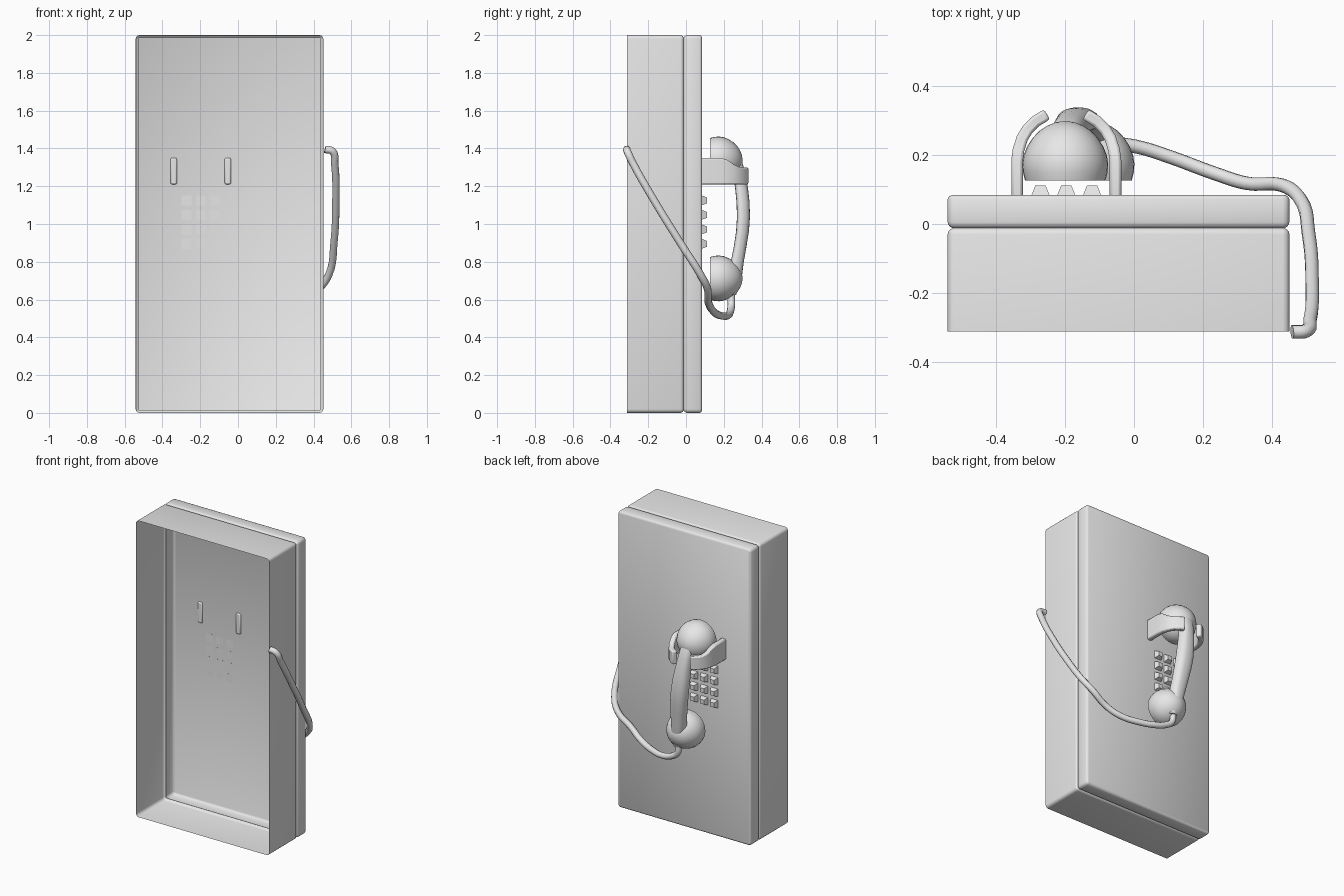
import bpy, bmesh, math
from mathutils import Vector

cube = bpy.data.objects.get("Cube")
if cube:
    bpy.data.objects.remove(cube, do_unlink=True)

grey = bpy.data.materials.new("plain grey")
grey.use_nodes = True
grey.diffuse_color = (0.8, 0.8, 0.8, 1)
grey.node_tree.nodes["Principled BSDF"].inputs["Base Color"].default_value = (0.8, 0.8, 0.8, 1)


def finish(obj, angle=35):
    obj.data.materials.append(grey)
    bpy.ops.object.select_all(action="DESELECT")
    obj.select_set(True)
    bpy.context.view_layer.objects.active = obj
    bpy.ops.object.shade_smooth_by_angle(angle=math.radians(angle))
    return obj


def loft(name, rings, cap_start=True, cap_end=True, angle=35):
    """Skin a list of equally sized closed rings."""
    bm = bmesh.new()
    rows = [[bm.verts.new(p) for p in ring] for ring in rings]
    n = len(rows[0])
    for a, b in zip(rows, rows[1:]):
        for i in range(n):
            j = (i + 1) % n
            bm.faces.new((a[i], a[j], b[j], b[i]))
    if cap_start:
        bm.faces.new(rows[0][::-1])
    if cap_end:
        bm.faces.new(rows[-1])
    bmesh.ops.recalc_face_normals(bm, faces=bm.faces)
    mesh = bpy.data.meshes.new(name)
    bm.to_mesh(mesh)
    bm.free()
    obj = bpy.data.objects.new(name, mesh)
    bpy.context.collection.objects.link(obj)
    return finish(obj, angle)


# Housing: thin shell, open on one side, with a groove around it
LEFT, RIGHT, HEIGHT, CORNER = -0.542, 0.452, 2.0, 0.02


def housing_ring(y, inset):
    r = CORNER - inset
    corners = [(RIGHT - CORNER, HEIGHT - CORNER), (LEFT + CORNER, HEIGHT - CORNER),
               (LEFT + CORNER, CORNER), (RIGHT - CORNER, CORNER)]
    ring = []
    for k, (cx, cz) in enumerate(corners):
        for s in range(4):
            a = math.pi / 2 * (k + s / 3)
            ring.append((cx + r * math.cos(a), y, cz + r * math.sin(a)))
    return ring


profile = [(-0.313, 0), (-0.03, 0), (-0.022, 0.002), (-0.016, 0.007), (-0.012, 0.014),
           (-0.008, 0.007), (-0.002, 0.002), (0.006, 0), (0.072, 0), (0.08, 0.004),
           (0.085, 0.013)]
loft("housing", [housing_ring(y, i) for y, i in profile], cap_start=False, angle=50)

# Keypad: tapered square keys
for row in range(4):
    for col in range(3):
        x, z = -0.272 + 0.075 * col, 1.125 - 0.0767 * row
        rings = [[(x + h * sx, y, z + h * sz) for sx, sz in ((1, 1), (-1, 1), (-1, -1), (1, -1))]
                 for y, h in ((0.084, 0.026), (0.112, 0.015))]
        loft(f"key_{row + 1}_{col + 1}", rings)

# Cradle: two curved arms, taller where they meet the housing
CRADLE_X = -0.197
arm_path = [(0.143, 0.077, 1.35), (0.143, 0.185, 1.35), (0.139, 0.215, 1.34),
            (0.128, 0.25, 1.315), (0.112, 0.276, 1.302), (0.09, 0.298, 1.3), (0.056, 0.319, 1.3)]
for side, name in ((-1, "cradle_arm_right"), (1, "cradle_arm_left")):
    rings = []
    for i, (x, y, top) in enumerate(arm_path):
        a, b = arm_path[max(i - 1, 0)], arm_path[min(i + 1, len(arm_path) - 1)]
        d = Vector((b[0] - a[0], b[1] - a[1])).normalized()
        nx, ny = d.y * 0.017, -d.x * 0.017
        rings.append([(CRADLE_X + side * (x + s * nx), y + s * ny, z)
                      for s, z in ((1, 1.21), (1, top), (-1, top), (-1, 1.21))])
    arm = loft(name, rings, angle=40)
    bevel = arm.modifiers.new("rounded edges", "BEVEL")
    bevel.width, bevel.segments, bevel.limit_method = 0.008, 2, "ANGLE"
    bevel.angle_limit = math.radians(50)

# Handset: two domed ends joined by a bowed grip
EAR, MOUTH = (-0.2, 1.338), (-0.12, 0.712)


def dome(name, centre, size):
    shape = [(0.127, 0.117), (0.15, 0.123), (0.175, 0.125), (0.2, 0.121), (0.225, 0.111),
             (0.25, 0.095), (0.27, 0.076), (0.285, 0.054), (0.295, 0.03), (0.299, 0.008)]
    rings = [[(centre[0] + size * r * math.cos(t * math.tau / 32), y,
               centre[1] + size * r * math.sin(t * math.tau / 32)) for t in range(32)]
             for y, r in shape]
    loft(name, rings, angle=50)


dome("earpiece", EAR, 1.0)
dome("mouthpiece", MOUTH, 0.97)


def grip_ring(z, inner, outer, width):
    x = EAR[0] + (MOUTH[0] - EAR[0]) * (EAR[1] - z) / (EAR[1] - MOUTH[1])
    ring = []
    for i in range(20):
        c, s = math.cos(i * math.tau / 20), math.sin(i * math.tau / 20)
        u = math.copysign(abs(c) ** 0.7, c)
        v = math.copysign(abs(s) ** 0.7, s)
        ring.append((x + width * u * (1 - 0.22 * v), (inner + outer) / 2 + (outer - inner) / 2 * v, z))
    return ring


grip = [(1.37, 0.23, 0.275, 0.04), (1.32, 0.235, 0.3, 0.045), (1.26, 0.25, 0.316, 0.047),
        (1.19, 0.26, 0.328, 0.05), (1.12, 0.267, 0.336, 0.055), (1.04, 0.27, 0.339, 0.058),
        (0.96, 0.265, 0.333, 0.057), (0.88, 0.253, 0.32, 0.053), (0.80, 0.237, 0.306, 0.05),
        (0.73, 0.22, 0.297, 0.047), (0.67, 0.2, 0.284, 0.042), (0.625, 0.19, 0.265, 0.035)]
loft("handset_grip", [grip_ring(*g) for g in grip], angle=60)

# Cord: hangs from the mouthpiece and runs round the side of the housing
cord_path = [(-0.115, 0.24, 0.63), (-0.105, 0.24, 0.575), (-0.05, 0.234, 0.535),
             (0.02, 0.222, 0.516), (0.105, 0.195, 0.513), (0.235, 0.147, 0.535),
             (0.33, 0.118, 0.587), (0.43, 0.113, 0.66), (0.482, 0.075, 0.735),
             (0.508, -0.03, 0.90), (0.518, -0.16, 1.11), (0.512, -0.28, 1.32),
             (0.5, -0.311, 1.385), (0.46, -0.314, 1.395)]
curve = bpy.data.curves.new("cord", "CURVE")
curve.dimensions = "3D"
curve.bevel_depth, curve.bevel_resolution, curve.resolution_u = 0.02, 3, 5
curve.use_fill_caps = True
spline = curve.splines.new("BEZIER")
spline.bezier_points.add(len(cord_path) - 1)
for point, co in zip(spline.bezier_points, cord_path):
    point.co = co
    point.handle_left_type = point.handle_right_type = "AUTO"
cord = bpy.data.objects.new("cord", curve)
bpy.context.collection.objects.link(cord)
bpy.ops.object.select_all(action="DESELECT")
cord.select_set(True)
bpy.context.view_layer.objects.active = cord
bpy.ops.object.convert(target="MESH")
finish(bpy.context.view_layer.objects.active, 50)
